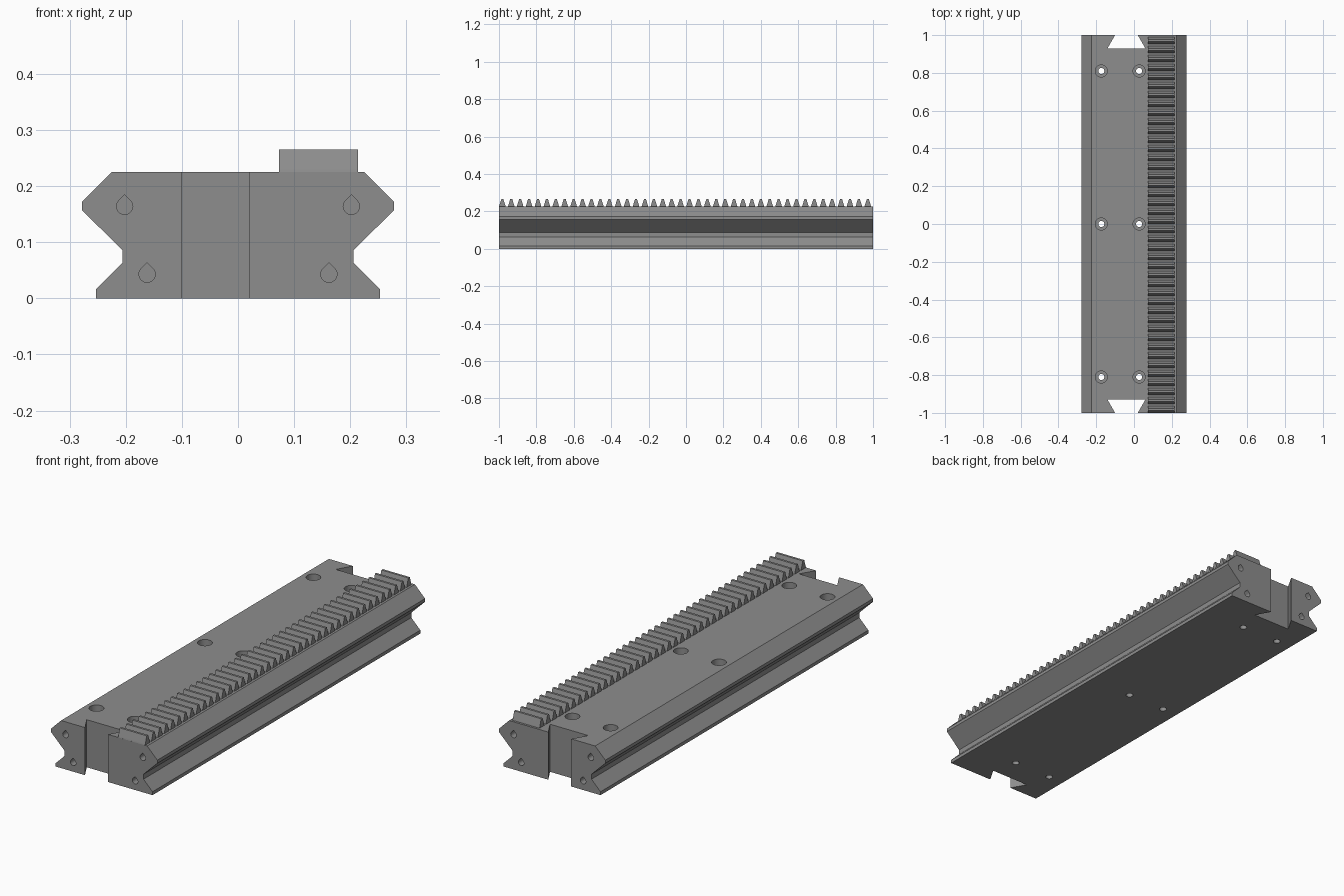
import bpy, bmesh, math
from mathutils import Vector

if "Cube" in bpy.data.objects:
    bpy.data.objects.remove(bpy.data.objects["Cube"])

steel = bpy.data.materials.new("machined grey")
steel.diffuse_color = (0.27, 0.27, 0.27, 1)
steel.use_nodes = True
steel.node_tree.nodes["Principled BSDF"].inputs["Base Color"].default_value = steel.diffuse_color


def prism(bm, pts, offset):
    """Add a closed solid: polygon pts extruded along offset."""
    face = bm.faces.new([bm.verts.new(p) for p in pts])
    ext = bmesh.ops.extrude_face_region(bm, geom=[face])["geom"]
    bmesh.ops.translate(bm, vec=Vector(offset),
                        verts=[g for g in ext if isinstance(g, bmesh.types.BMVert)])


def finish(bm, name):
    bmesh.ops.recalc_face_normals(bm, faces=bm.faces[:])
    mesh = bpy.data.meshes.new(name)
    bm.to_mesh(mesh)
    bm.free()
    mesh.materials.append(steel)
    obj = bpy.data.objects.new(name, mesh)
    bpy.context.collection.objects.link(obj)
    return obj


# Rail body: double V profile, mirrored left and right
half = [(0.253, 0), (0.253, 0.016), (0.206, 0.063), (0.206, 0.086),
        (0.278, 0.157), (0.278, 0.172), (0.225, 0.225)]
profile = half + [(-x, z) for x, z in reversed(half)]
bm = bmesh.new()
prism(bm, [(x, -1, z) for x, z in profile], (0, 2, 0))
rail = finish(bm, "rail_body")

# Dovetail joint notches at both ends
bm = bmesh.new()
MID = -0.04
for s in (-1, 1):
    outline = [(-0.054, 1.05), (-0.06, 1.0), (-0.1, 0.93), (0.1, 0.93), (0.06, 1.0), (0.054, 1.05)]
    prism(bm, [(MID + x, s * y, -0.05) for x, y in outline], (0, 0, 0.35))
notches = finish(bm, "notch_cutter")

# Counterbored screw holes, stepped and round
bm = bmesh.new()
N = 32
steps = [(0.016, -0.05), (0.016, 0.155), (0.032, 0.155), (0.032, 0.3)]
for hx in (-0.173, 0.027):
    for hy in (-0.81, 0, 0.81):
        rings = [[bm.verts.new((hx + r * math.cos(math.tau * i / N),
                                hy + r * math.sin(math.tau * i / N), z))
                  for i in range(N)] for r, z in steps]
        for a, b in zip(rings, rings[1:]):
            for i in range(N):
                j = (i + 1) % N
                bm.faces.new((a[i], a[j], b[j], b[i]))
        bm.faces.new(rings[0])
        bm.faces.new(rings[-1])
screws = finish(bm, "screw_hole_cutter")

# Teardrop pin holes in both end faces
bm = bmesh.new()
R, DEPTH = 0.0145, 0.14
arc = [math.radians(135 + 270 * i / 24) for i in range(25)]
drop = [(R * math.cos(a), R * math.sin(a)) for a in arc] + [(0, R * math.sqrt(2))]
for s in (-1, 1):
    for px, pz in ((0.202, 0.164), (0.162, 0.043)):
        for side in (-1, 1):
            prism(bm, [(side * px + x, s * 1.05, pz + z) for x, z in drop],
                  (0, -s * (DEPTH + 0.05), 0))
pins = finish(bm, "pin_hole_cutter")

# Cut the body
bpy.context.view_layer.objects.active = rail
for cutter in (notches, screws, pins):
    cutter.hide_render = True
    mod = rail.modifiers.new(cutter.name, "BOOLEAN")
    mod.operation, mod.solver, mod.object = "DIFFERENCE", "EXACT", cutter
    bpy.ops.object.modifier_apply(modifier=mod.name)
    bpy.data.objects.remove(cutter)

# Gear rack: a row of tapered teeth along the top
bm = bmesh.new()
TEETH, FIRST, LAST = 42, -0.982, 0.972
tooth = [(-0.018, 0.224), (-0.0165, 0.23), (-0.0055, 0.265),
         (0.0055, 0.265), (0.0165, 0.23), (0.018, 0.224)]
for i in range(TEETH):
    cy = FIRST + (LAST - FIRST) * i / (TEETH - 1)
    prism(bm, [(0.073, cy + y, z) for y, z in tooth], (0.141, 0, 0))
rack = finish(bm, "rack_teeth")

# Smooth the round bores, keep edges sharp
bpy.ops.object.select_all(action="DESELECT")
rail.select_set(True)
bpy.ops.object.shade_smooth_by_angle(angle=math.radians(30))
